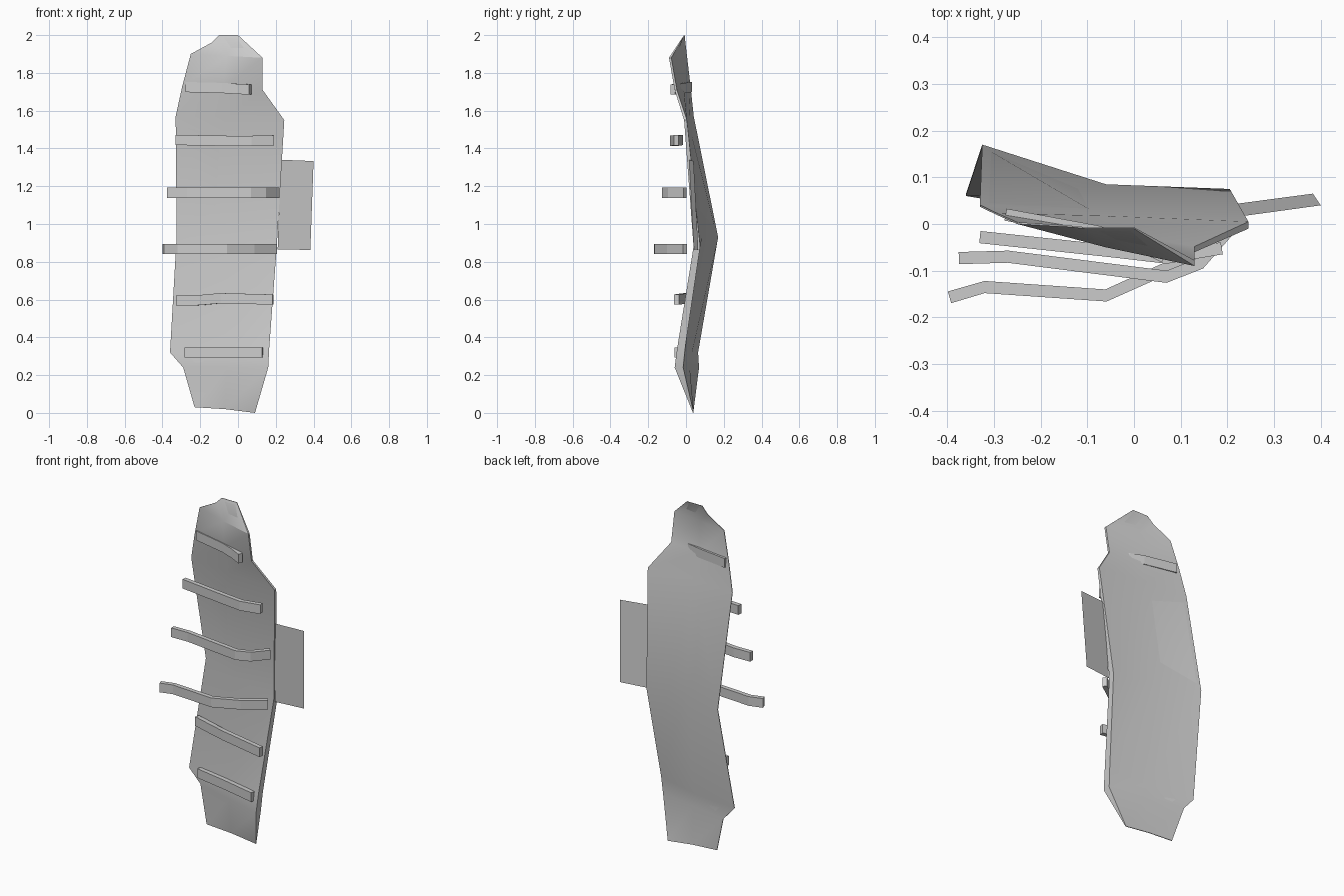
import bpy, bmesh, math
from mathutils import Vector

if "Cube" in bpy.data.objects:
    bpy.data.objects.remove(bpy.data.objects["Cube"])


def finish(name, bm, smooth=False):
    bmesh.ops.recalc_face_normals(bm, faces=bm.faces)
    me = bpy.data.meshes.new(name)
    bm.to_mesh(me)
    bm.free()
    ob = bpy.data.objects.new(name, me)
    bpy.context.collection.objects.link(ob)
    if smooth:
        bpy.context.view_layer.objects.active = ob
        ob.select_set(True)
        bpy.ops.object.shade_smooth_by_angle(angle=math.radians(30))
        ob.select_set(False)
    return ob


def shell(name, rows, thick):
    """Loft left/middle/right rows into a thin closed panel."""
    bm = bmesh.new()
    rings = []
    for row, th in zip(rows, thick):
        front = [bm.verts.new(p) for p in row]
        back = [bm.verts.new((p[0], p[1] + t, p[2])) for p, t in zip(row, th)]
        rings.append(front + back[::-1])
    for a, b in zip(rings, rings[1:]):
        for i in range(6):
            j = (i + 1) % 6
            bm.faces.new((a[i], a[j], b[j], b[i]))
    bm.faces.new(rings[0])
    bm.faces.new(rings[-1])
    return finish(name, bm, True)


def strap(name, path, height=0.054, depth=0.026):
    """Sweep an upright rectangle along a path of (x, y, z)."""
    bm = bmesh.new()
    pts = [Vector(p) for p in path]
    rings = []
    for i, p in enumerate(pts):
        d = pts[min(i + 1, len(pts) - 1)] - pts[max(i - 1, 0)]
        n = Vector((-d.y, d.x, 0)).normalized() * depth / 2
        up = Vector((0, 0, height / 2))
        rings.append([bm.verts.new(p + s * n + u * up)
                      for s, u in ((-1, -1), (1, -1), (1, 1), (-1, 1))])
    for a, b in zip(rings, rings[1:]):
        for i in range(4):
            j = (i + 1) % 4
            bm.faces.new((a[i], a[j], b[j], b[i]))
    bm.faces.new(rings[0])
    bm.faces.new(rings[-1])
    return finish(name, bm)


# Twisted main panel, bottom to top
rows = [
    [(-.23, .037, .03), (-.07, .037, .02), (.09, .037, 0)],
    [(-.29, .065, .24), (-.06, .0, .24), (.16, -.06, .24)],
    [(-.36, .06, .32), (-.07, .012, .32), (.165, -.047, .34)],
    [(-.325, .166, .93), (-.06, .065, .93), (.205, .04, .88)],
    [(-.33, .037, 1.57), (-.05, .005, 1.57), (.245, -.01, 1.55)],
    [(-.295, .02, 1.73), (-.08, -.022, 1.72), (.13, -.06, 1.71)],
    [(-.25, .0, 1.9), (-.06, -.05, 1.89), (.13, -.09, 1.88)],
    [(-.14, -.006, 1.96), (-.1, -.01, 2.0), (0, -.01, 2.0)],
]
thick = [(.004, .004, .004), (.004, .02, .045), (.004, .02, .042), (.004, .02, .035),
         (.004, .012, .015), (.004, .01, .012), (.004, .01, .012), (.003, .003, .003)]
shell("main_panel", rows, thick)

# Cross straps, top to bottom
straps = [
    [(-.275, .02, 1.725), (-.08, -.016, 1.72), (.0, -.04, 1.715), (.065, -.07, 1.712)],
    [(-.33, -.028, 1.445), (-.05, -.058, 1.44), (.07, -.072, 1.44), (.188, -.052, 1.443)],
    [(-.375, -.073, 1.165), (-.27, -.07, 1.165), (.07, -.113, 1.165),
     (.14, -.085, 1.165), (.21, -.005, 1.165)],
    [(-.395, -.157, .868), (-.32, -.135, .868), (-.06, -.153, .868),
     (.08, -.09, .868), (.2, -.005, .868)],
    [(-.325, .085, .595), (-.2, .045, .597), (-.09, .0, .607), (.185, -.05, .6)],
    [(-.28, .038, .32), (-.08, .0, .32), (.13, -.047, .32)],
]
for i, path in enumerate(straps):
    strap(f"cross_strap_{i + 1}", path)

# Thin side flap
bm = bmesh.new()
bm.faces.new([bm.verts.new(p) for p in
              ((.21, .042, .865), (.383, .065, .863), (.4, .04, 1.333), (.225, .016, 1.34))])
finish("side_flap", bm)
